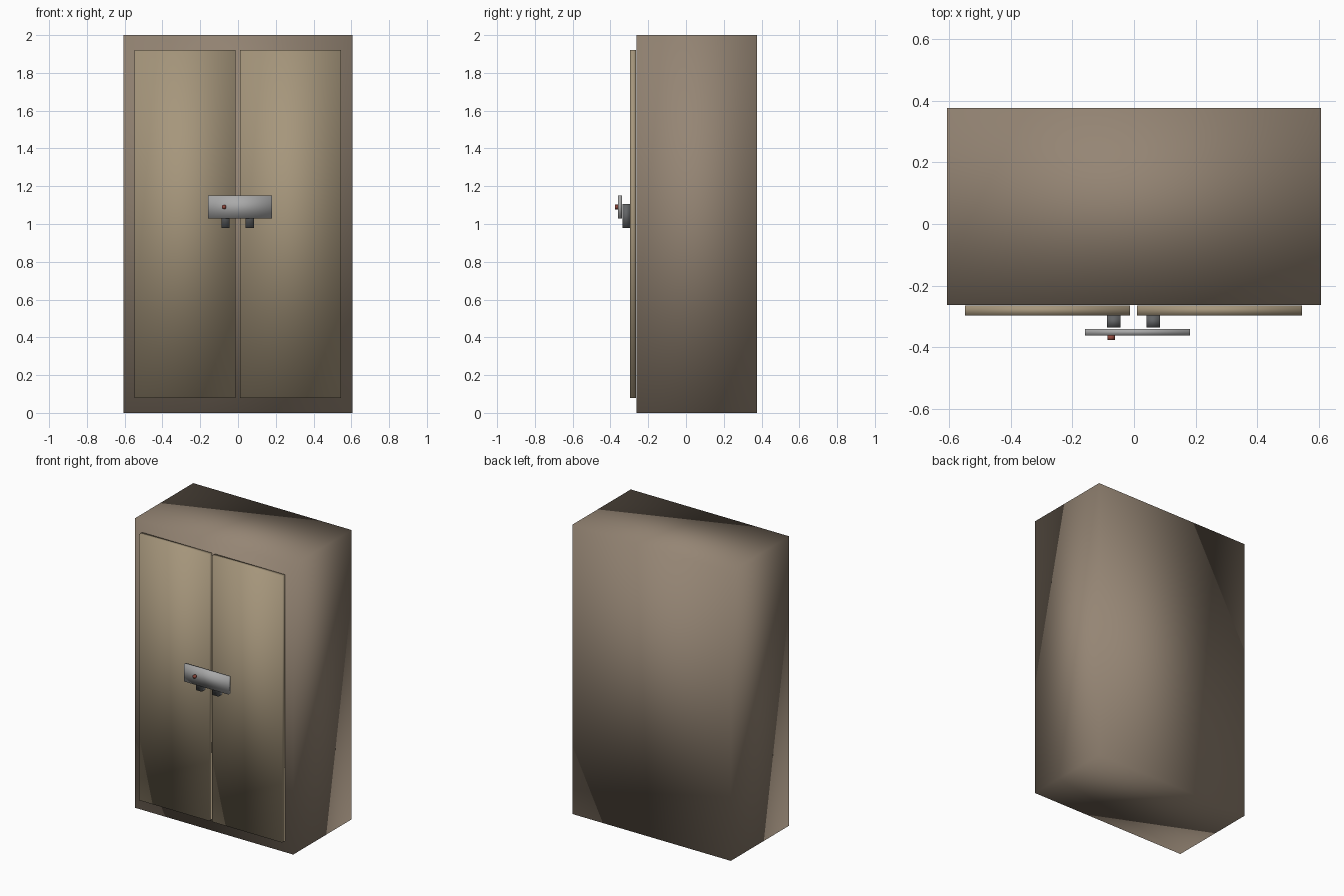
import bpy, bmesh
from mathutils import Matrix

if "Cube" in bpy.data.objects:
    bpy.data.objects.remove(bpy.data.objects["Cube"])


def material(name, rgb):
    m = bpy.data.materials.new(name)
    m.diffuse_color = (*rgb, 1)
    m.use_nodes = True
    m.node_tree.nodes["Principled BSDF"].inputs["Base Color"].default_value = m.diffuse_color
    return m


BROWN = material("cabinet_brown", (0.30, 0.235, 0.175))
TAN = material("door_tan", (0.38, 0.305, 0.20))
GREY = material("plate_grey", (0.40, 0.40, 0.40))
DARK = material("handle_dark", (0.12, 0.125, 0.13))
RED = material("button_red", (0.30, 0.07, 0.05))


def finish(name, bm, mat):
    me = bpy.data.meshes.new(name)
    bm.to_mesh(me)
    bm.free()
    me.materials.append(mat)
    # original blocks share softened corner normals
    me.shade_smooth()
    ob = bpy.data.objects.new(name, me)
    bpy.context.collection.objects.link(ob)
    return ob


def box(name, x, y, z, mat):
    """Box from (min, max) ranges on each axis."""
    bm = bmesh.new()
    bmesh.ops.create_cube(bm, size=1)
    for v in bm.verts:
        v.co = [r[0] if c < 0 else r[1] for c, r in zip(v.co, (x, y, z))]
    return finish(name, bm, mat)


# Cabinet body
box("cabinet_body", (-0.606, 0.606), (-0.262, 0.376), (0, 2), BROWN)

# Doors and handles, left and right
for side, door_x, handle_x in (("left", (-0.548, -0.013), (-0.088, -0.044)),
                               ("right", (0.010, 0.545), (0.040, 0.084))):
    box(side + "_door", door_x, (-0.297, -0.264), (0.08, 1.92), TAN)
    box(side + "_handle", handle_x, (-0.335, -0.297), (0.98, 1.105), DARK)

# Lock plate across both handles
box("lock_plate", (-0.159, 0.181), (-0.361, -0.340), (1.03, 1.15), GREY)

# Round button on the plate, axis along y
bm = bmesh.new()
bmesh.ops.create_cone(bm, cap_ends=True, segments=16, radius1=0.012,
                      radius2=0.012, depth=0.015)
bm.transform(Matrix.Translation((-0.074, -0.3685, 1.09)) @ Matrix.Rotation(1.5707963, 4, 'X'))
finish("lock_button", bm, RED)
